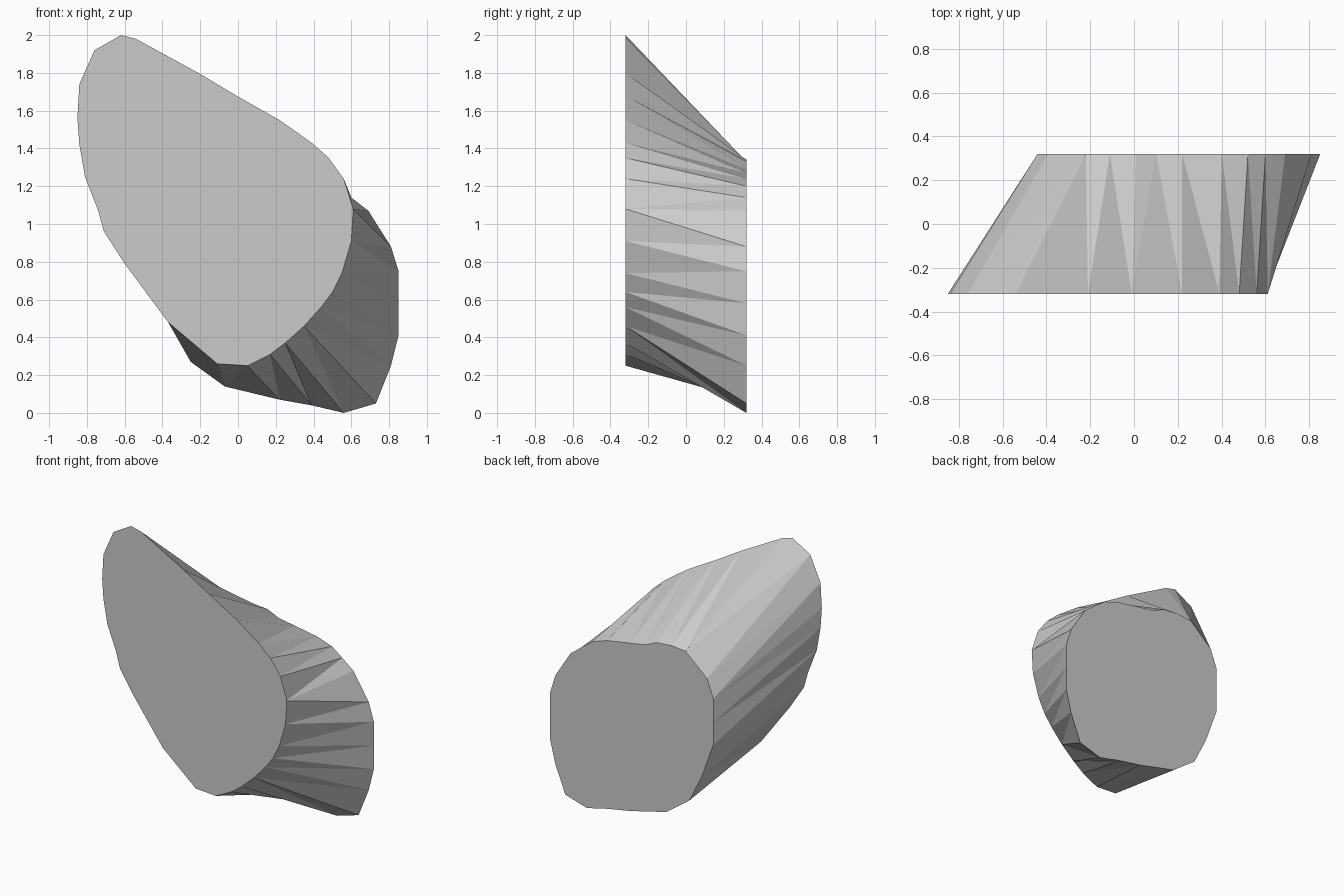
import bpy
import bmesh

DEPTH = 0.32

# Matching stations around the loft: front x, z -> back x, z.
# A repeated point makes the side facet there a triangle.
STATIONS = [
    (0.61, 1.08, 0.60, 1.14), (0.56, 1.24, 0.60, 1.14),
    (0.48, 1.35, 0.52, 1.20), (0.39, 1.43, 0.40, 1.24),
    (0.22, 1.55, 0.22, 1.27), (-0.01, 1.68, 0.10, 1.29),
    (-0.01, 1.68, 0.01, 1.33), (-0.21, 1.80, -0.11, 1.34),
    (-0.54, 1.98, -0.22, 1.33), (-0.62, 2.00, -0.22, 1.33),
    (-0.76, 1.92, -0.39, 1.18), (-0.84, 1.74, -0.44, 1.05),
    (-0.85, 1.56, -0.44, 1.05), (-0.84, 1.42, -0.44, 0.88),
    (-0.81, 1.25, -0.44, 0.72), (-0.74, 1.07, -0.44, 0.72),
    (-0.71, 0.96, -0.35, 0.47), (-0.60, 0.79, -0.35, 0.47),
    (-0.37, 0.48, -0.25, 0.27), (-0.11, 0.26, -0.07, 0.14),
    (0.05, 0.25, 0.22, 0.07), (0.17, 0.31, 0.39, 0.04),
    (0.25, 0.37, 0.56, 0.00), (0.35, 0.46, 0.73, 0.05),
    (0.44, 0.56, 0.81, 0.25), (0.50, 0.64, 0.85, 0.41),
    (0.55, 0.74, 0.85, 0.58), (0.60, 0.91, 0.85, 0.75),
    (0.61, 1.08, 0.81, 0.88), (0.61, 1.08, 0.69, 1.07),
]


def ring(bm, points, y):
    """Add one outline, reusing a vertex where a point repeats."""
    made = {}
    verts = []
    for p in points:
        if p not in made:
            made[p] = bm.verts.new((p[0], y, p[1]))
        verts.append(made[p])
    return verts


bm = bmesh.new()
front = ring(bm, [s[:2] for s in STATIONS], -DEPTH)
back = ring(bm, [s[2:] for s in STATIONS], DEPTH)

# Faceted side wall
sides = []
for i in range(len(STATIONS)):
    j = (i + 1) % len(STATIONS)
    corners = list(dict.fromkeys((front[i], front[j], back[j], back[i])))
    if len(corners) > 2:
        sides.append(bm.faces.new(corners))
bmesh.ops.triangulate(bm, faces=sides, quad_method='BEAUTY')

# Flat end caps
bm.faces.new(list(dict.fromkeys(front)))
bm.faces.new(list(dict.fromkeys(back)))
bmesh.ops.recalc_face_normals(bm, faces=bm.faces)

mesh = bpy.data.meshes.new("slanted_block")
bm.to_mesh(mesh)
bm.free()
bpy.context.collection.objects.link(bpy.data.objects.new("slanted_block", mesh))
